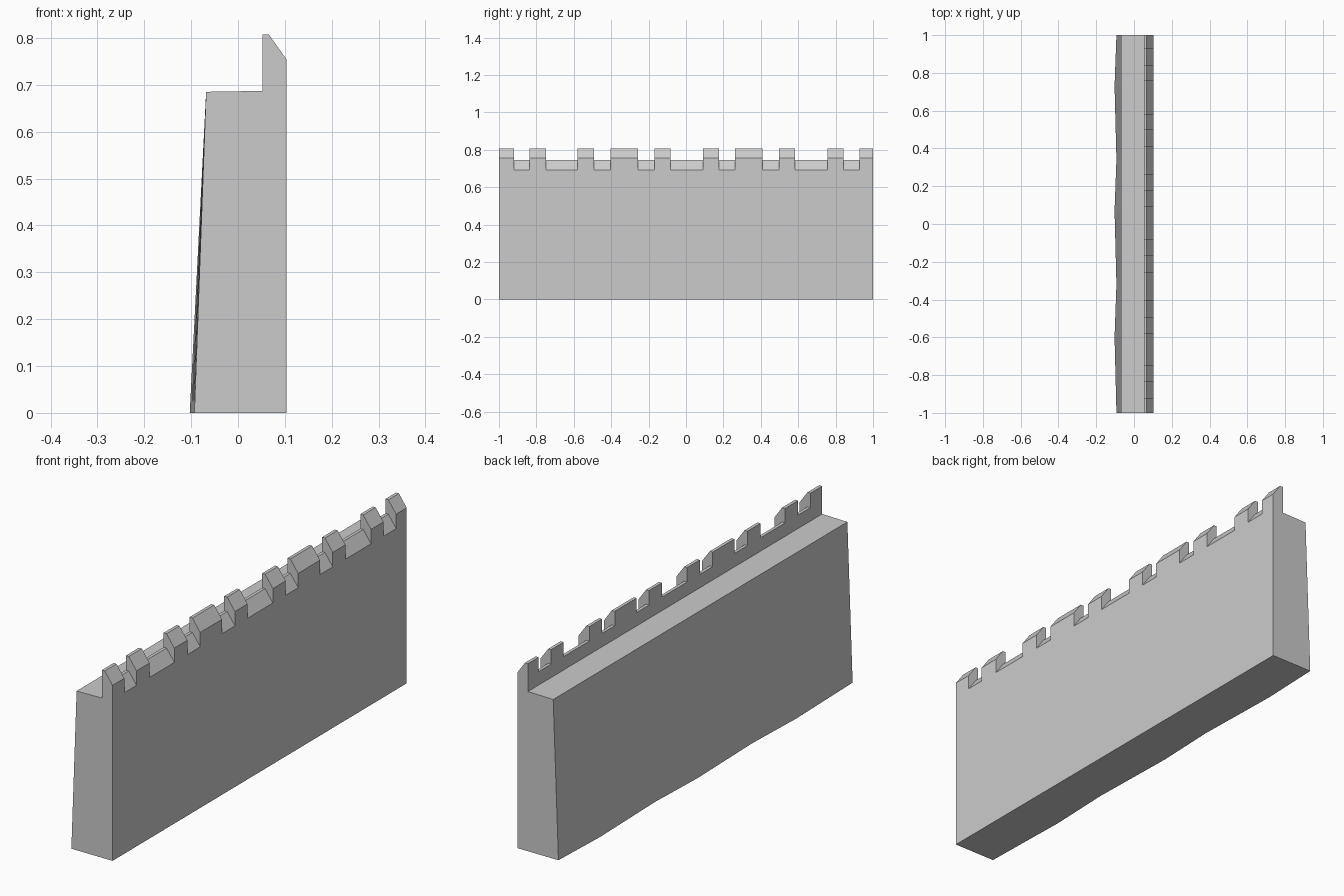
import bpy, bmesh, math

if "Cube" in bpy.data.objects:
    bpy.data.objects.remove(bpy.data.objects["Cube"])

# Merlon spans along y
MERLONS = [(-1, -.92), (-.837, -.748), (-.58, -.492), (-.404, -.256), (-.168, -.082),
           (.09, .177), (.262, .41), (.497, .583), (.757, .842), (.928, 1)]
# Gently wavy foot of the inner face: (y, x)
FOOT = [(-1, -.093), (-.6, -.103), (-.32, -.093), (.07, -.103), (.34, -.093), (.73, -.103), (1, -.093)]
NOTCH = .062


def foot_x(y):
    for (y0, x0), (y1, x1) in zip(FOOT, FOOT[1:]):
        if y <= y1:
            return x0 + (x1 - x0) * (y - y0) / (y1 - y0)


def section(y, high):
    """Cross-section outline; high = through a merlon, otherwise a crenel."""
    d = 0 if high else NOTCH
    pts = [(foot_x(y), 0), (.103, 0), (.103, .755 - NOTCH), (.103, .755 - d), (.066, .807 - d),
           (.052, .807 - d), (.052, .807 - NOTCH), (.052, .687), (-.068, .685)]
    return [(x, y, z) for x, z in pts]


bm = bmesh.new()
cache = {}


def vert(p):
    key = tuple(round(c, 4) for c in p)
    if key not in cache:
        cache[key] = bm.verts.new(p)
    return cache[key]


def face(points):
    vs = list(dict.fromkeys(vert(p) for p in points))
    if len(vs) > 2 and not bm.faces.get(vs):
        bm.faces.new(vs)


# Ordered sections: two at every merlon edge, one at every foot bend
ys = sorted({y for m in MERLONS for y in m} | {f[0] for f in FOOT})
sections = []
for a, b in zip(ys, ys[1:]):
    mid = (a + b) / 2
    high = any(lo < mid < hi for lo, hi in MERLONS)
    sections += [section(a, high), section(b, high)]

# Loft the wall and its battlements
for s, t in zip(sections, sections[1:]):
    for i in range(len(s)):
        j = (i + 1) % len(s)
        face([s[i], s[j], t[j], t[i]])
face(sections[0])
face(sections[-1])

# Merge coplanar strips into clean flat faces
bmesh.ops.recalc_face_normals(bm, faces=bm.faces[:])
bmesh.ops.dissolve_limit(bm, angle_limit=math.radians(.1), verts=bm.verts[:], edges=bm.edges[:])
bmesh.ops.recalc_face_normals(bm, faces=bm.faces[:])
mesh = bpy.data.meshes.new("castle_wall")
bm.to_mesh(mesh)
bm.free()
bpy.context.collection.objects.link(bpy.data.objects.new("castle_wall", mesh))
